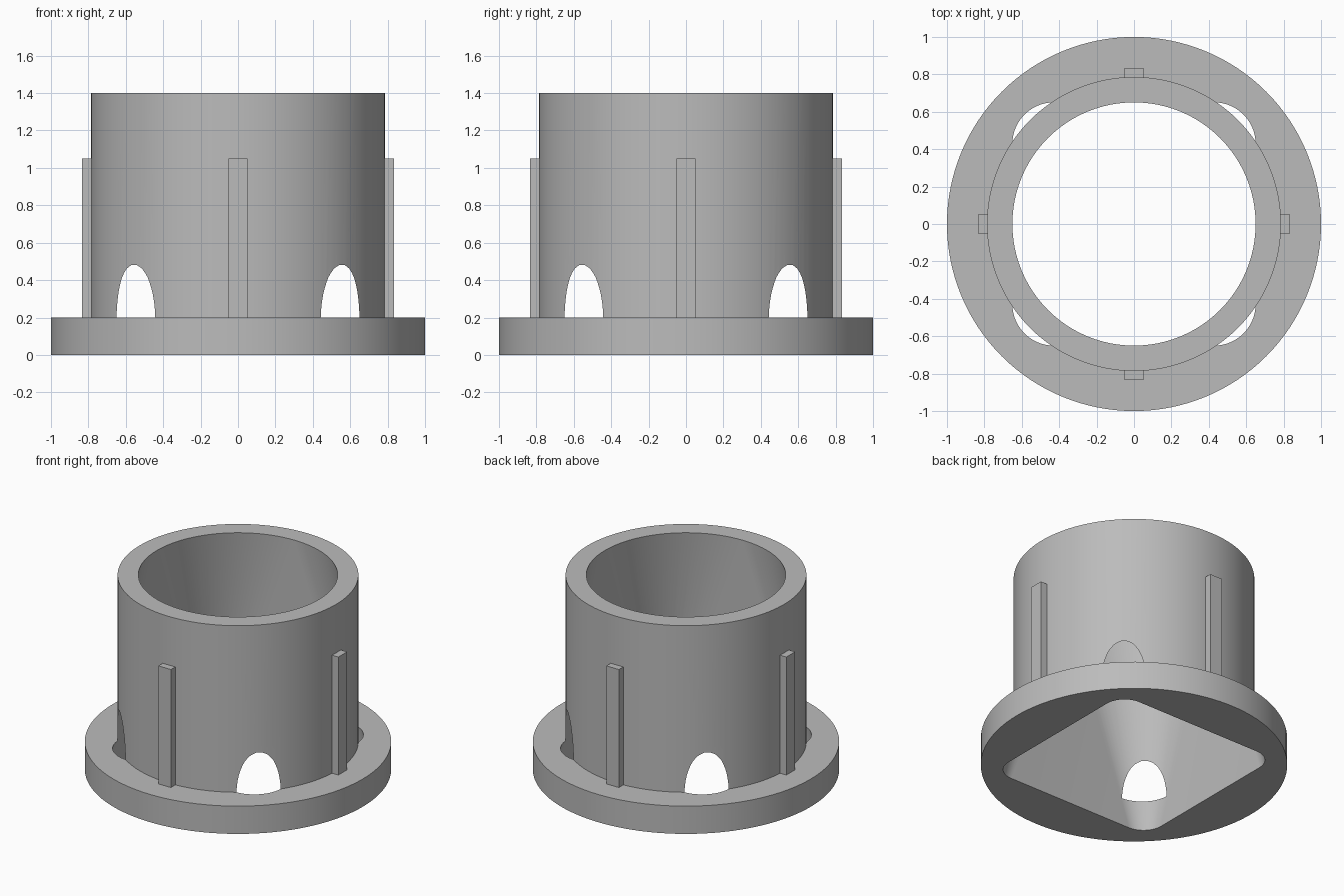
import bpy
import bmesh
from math import cos, sin, pi, radians
from mathutils import Matrix

cube = bpy.data.objects.get("Cube")
if cube:
    bpy.data.objects.remove(cube, do_unlink=True)

FLANGE_R, TUBE_R, BORE_R = 1.0, 0.786, 0.65
FLANGE_H, HEIGHT, RIB_TOP = 0.2, 1.4, 1.05
CORNER_R = 0.15      # corner radius of the square mouth at the base

grey = bpy.data.materials.new("plain grey")
grey.use_nodes = True
colour = (0.5, 0.5, 0.5, 1)
grey.diffuse_color = colour
grey.node_tree.nodes["Principled BSDF"].inputs["Base Color"].default_value = colour


def make_object(name, bm):
    bmesh.ops.recalc_face_normals(bm, faces=bm.faces[:])
    mesh = bpy.data.meshes.new(name)
    bm.to_mesh(mesh)
    bm.free()
    obj = bpy.data.objects.new(name, mesh)
    bpy.context.collection.objects.link(obj)
    mesh.materials.append(grey)
    return obj


def loft(name, rings):
    """Closed solid through rings of equal point count."""
    bm = bmesh.new()
    loops = [[bm.verts.new(p) for p in ring] for ring in rings]
    for low, high in zip(loops, loops[1:]):
        for i in range(len(low)):
            j = (i + 1) % len(low)
            bm.faces.new((low[i], low[j], high[j], high[i]))
    bm.faces.new(loops[0])
    bm.faces.new(loops[-1])
    return make_object(name, bm)


def circle(r, z, n=128):
    return [(r * cos(2 * pi * i / n), r * sin(2 * pi * i / n), z) for i in range(n)]


def rounded_square(r, z, n=24):
    """Square of half-width BORE_R with corner radius r."""
    pts = []
    for quarter in range(4):
        mid = pi / 4 + quarter * pi / 2
        cx = (BORE_R - r) * (1 if cos(mid) > 0 else -1)
        cy = (BORE_R - r) * (1 if sin(mid) > 0 else -1)
        for i in range(n + 1):
            a = quarter * pi / 2 + i * pi / 2 / n
            pts.append((cx + r * cos(a), cy + r * sin(a), z))
    return pts


# Flanged tube, solid at first
body = loft("flanged_tube", [circle(FLANGE_R, 0), circle(FLANGE_R, FLANGE_H),
                             circle(TUBE_R, FLANGE_H), circle(TUBE_R, HEIGHT)])

# Cavity: rounded square below blending to a round bore at the rim;
# its corners break through the tube wall as four arched windows
round_r = BORE_R - 0.001
slope = (round_r - CORNER_R) / HEIGHT
cavity = loft("cavity_cutter", [rounded_square(CORNER_R - slope * 0.05, -0.05),
                                rounded_square(round_r, HEIGHT),
                                rounded_square(round_r, HEIGHT + 0.1)])
cavity.hide_render = True
cavity.hide_viewport = True

cut = body.modifiers.new("cavity", "BOOLEAN")
cut.operation = "DIFFERENCE"
cut.solver = "EXACT"
cut.object = cavity
bpy.context.view_layer.update()
evaluated = body.evaluated_get(bpy.context.evaluated_depsgraph_get())
body_mesh = bpy.data.meshes.new_from_object(evaluated)
body.modifiers.clear()
body.data = body_mesh
bpy.data.objects.remove(cavity, do_unlink=True)

bpy.ops.object.select_all(action="DESELECT")
body.select_set(True)
bpy.context.view_layer.objects.active = body
bpy.ops.object.shade_smooth_by_angle(angle=radians(30))

# Four upright ribs around the tube
rib_in, rib_out = TUBE_R - 0.03, 0.835
for k, side in enumerate(("left", "back", "right", "front")):
    bm = bmesh.new()
    bmesh.ops.create_cube(bm, size=1, matrix=Matrix.Rotation(k * pi / 2, 4, "Z")
                          @ Matrix.Translation(((rib_in + rib_out) / 2, 0, (FLANGE_H + RIB_TOP) / 2))
                          @ Matrix.Diagonal((rib_out - rib_in, 0.1, RIB_TOP - FLANGE_H, 1)))
    make_object(side + "_rib", bm)
